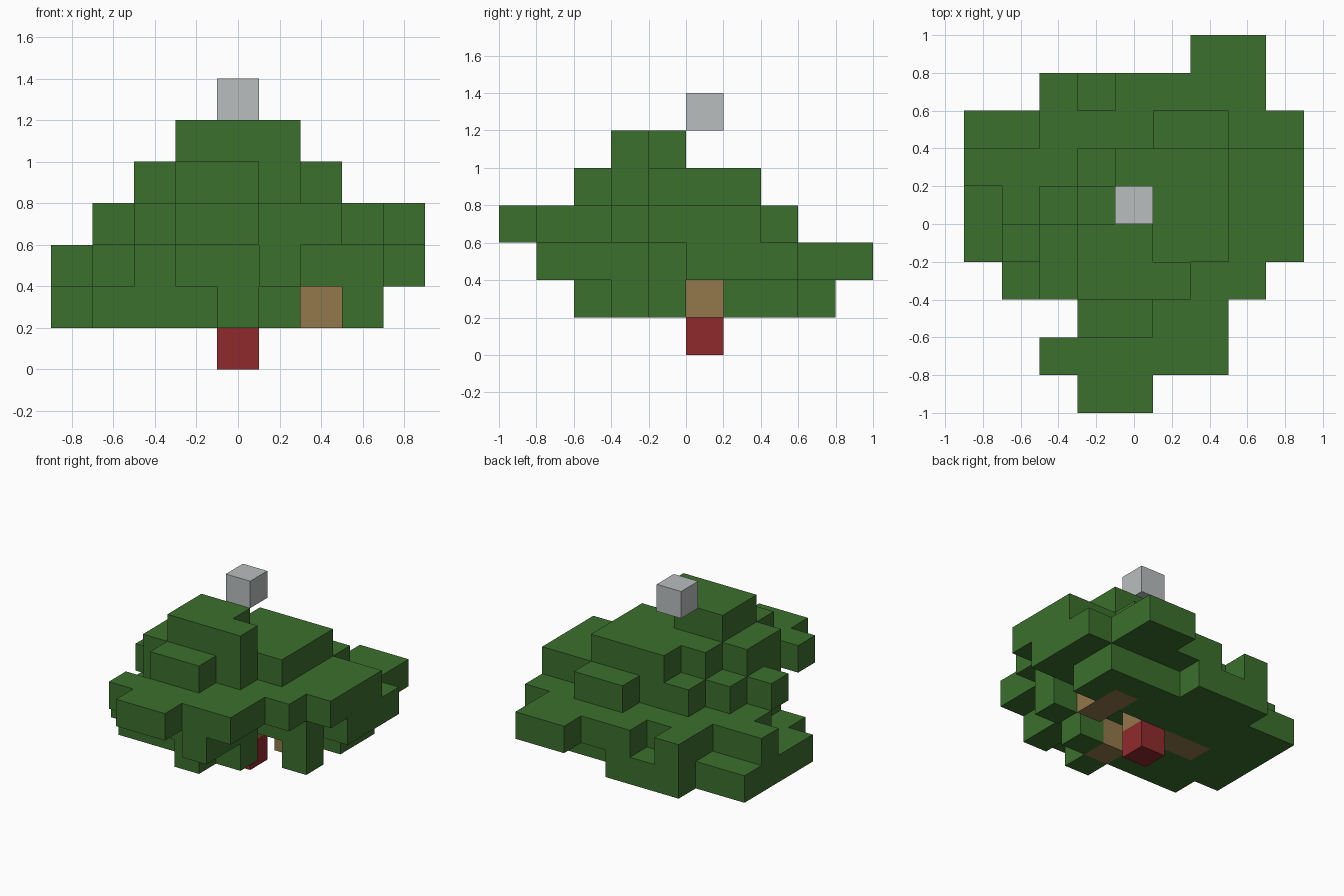
import bpy
import bmesh
from mathutils import Vector

cube = bpy.data.objects.get("Cube")
if cube:
    bpy.data.objects.remove(cube)

UNIT = 0.2  # edge of one block

# Plans from the ground up: index of the back row, then rows from back to front.
# r = red base, b = branch wood, g = leaves, s = grey top block
LAYERS = [
    (0, ["....r...."]),
    (3, ["..ggg....",
         "gggggggg.",
         "ggggggbg.",
         "ggbbb.b..",
         "gggg...g.",
         ".gggbg...",
         "....g...."]),
    (4, ["......gg.",
         "..g.gggg.",
         "..ggggggg",
         "ggggggggg",
         ".gggggggg",
         "..gggggg.",
         "..gggg...",
         "...ggg...",
         ".....g..."]),
    (2, [".....gg..",
         "...gggggg",
         "..ggggggg",
         ".gggggggg",
         "..gggggg.",
         "...gggg..",
         "..ggggg..",
         "...gg...."]),
    (1, ["....ggg..",
         "...gggg..",
         "..ggggg..",
         "..gggg...",
         "...gg...."]),
    (-1, ["...gg....",
          "...ggg..."]),
    (0, ["....s...."]),
]

PARTS = {
    "r": ("trunk_base", "dark red", (0.28, 0.023, 0.026)),
    "b": ("branches", "tan wood", (0.29, 0.19, 0.07)),
    "g": ("foliage", "leaf green", (0.045, 0.162, 0.026)),
    "s": ("top_block", "light grey", (0.49, 0.515, 0.515)),
}

# Read the plans into a block lookup
blocks = {}
for level, (back, rows) in enumerate(LAYERS):
    for r, row in enumerate(rows):
        for c, kind in enumerate(row):
            if kind != ".":
                blocks[(c - 4, back - r, level)] = kind


def make_material(name, rgb):
    mat = bpy.data.materials.new(name)
    mat.use_nodes = True
    mat.diffuse_color = (*rgb, 1)
    bsdf = mat.node_tree.nodes["Principled BSDF"]
    bsdf.inputs["Base Color"].default_value = (*rgb, 1)
    bsdf.inputs["Roughness"].default_value = 0.9
    return mat


def add_face(bm, cell, axis, sign):
    """Add the square side of a block that points along sign * axis."""
    centre = Vector((cell[0], cell[1] + 0.5, cell[2] + 0.5))
    n, u, v = Vector(), Vector(), Vector()
    n[axis] = sign / 2
    u[(axis + 1) % 3] = sign / 2
    v[(axis + 2) % 3] = 1 / 2
    corners = (-u - v, u - v, u + v, v - u)
    bm.faces.new([bm.verts.new((centre + n + k) * UNIT) for k in corners])


def build_part(kind, name, colour_name, rgb):
    bm = bmesh.new()
    for cell, k in blocks.items():
        if k != kind:
            continue
        for axis in range(3):
            for sign in (-1, 1):
                neighbour = list(cell)
                neighbour[axis] += sign
                if tuple(neighbour) not in blocks:
                    add_face(bm, cell, axis, sign)
    bmesh.ops.remove_doubles(bm, verts=bm.verts, dist=UNIT / 100)
    mesh = bpy.data.meshes.new(name)
    bm.to_mesh(mesh)
    bm.free()
    mesh.materials.append(make_material(colour_name, rgb))
    bpy.context.collection.objects.link(bpy.data.objects.new(name, mesh))


for kind, spec in PARTS.items():
    build_part(kind, *spec)
